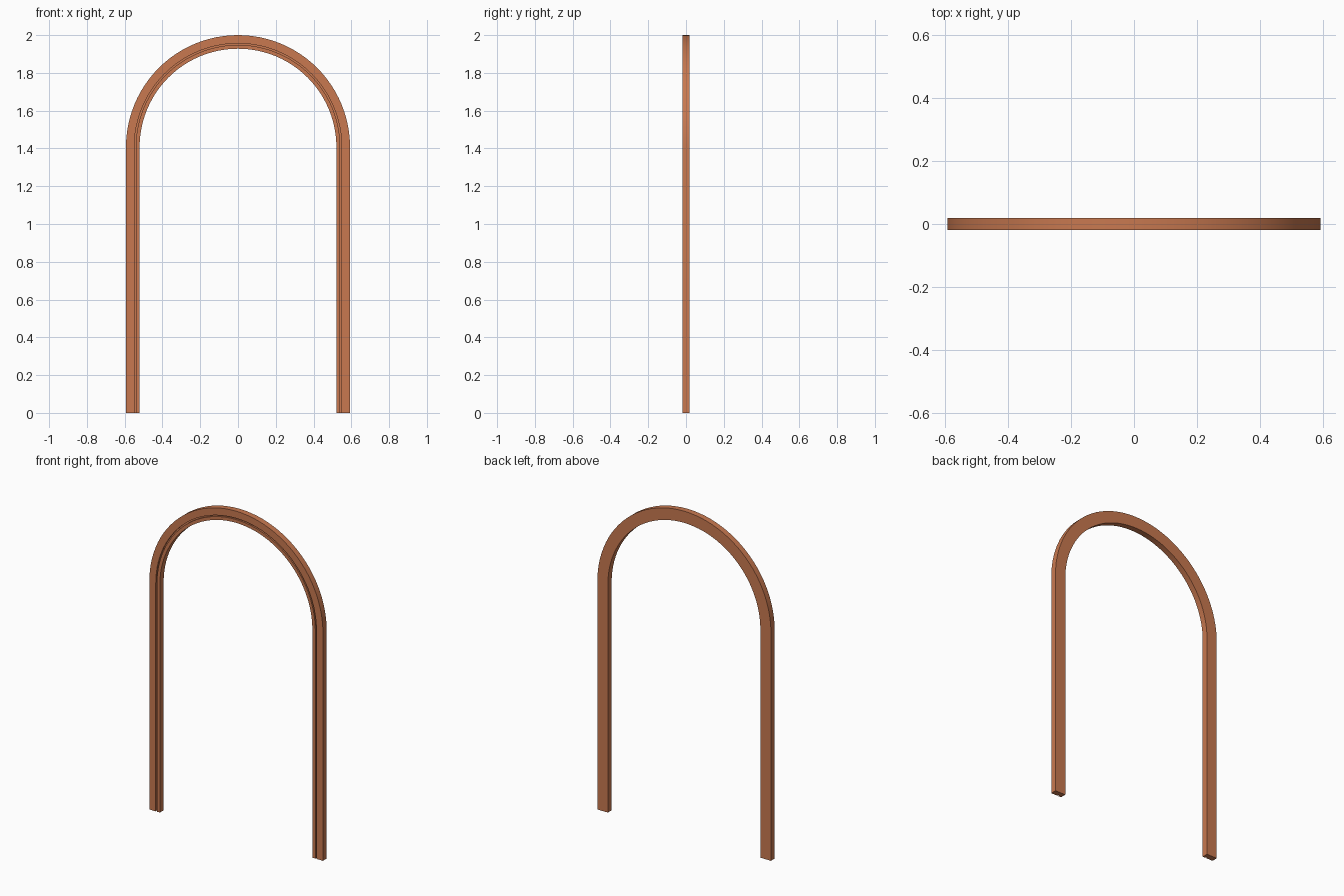
import bpy, bmesh, math

if "Cube" in bpy.data.objects:
    bpy.data.objects.remove(bpy.data.objects["Cube"])

OUTER, INNER, HALF_DEPTH = 0.593, 0.521, 0.0185
SPRING = 2.0 - OUTER          # height where the arch begins
SEGMENTS = 48

# Frame cross-section as (radius, y): flat board with a narrow groove in front
profile = [
    (INNER, -HALF_DEPTH), (0.541, -HALF_DEPTH), (0.541, -0.008),
    (0.549, -0.008), (0.549, -HALF_DEPTH), (OUTER, -HALF_DEPTH),
    (OUTER, HALF_DEPTH), (INNER, HALF_DEPTH),
]

bm = bmesh.new()


def ring(angle, z):
    """One cross-section placed at an angle around the arch centre."""
    return [bm.verts.new((r * math.cos(angle), y, z + r * math.sin(angle)))
            for r, y in profile]


# Right leg, half-round arch, left leg as one sweep
rings = [ring(0, 0)]
rings += [ring(math.pi * i / SEGMENTS, SPRING) for i in range(SEGMENTS + 1)]
rings.append(ring(math.pi, 0))

n = len(profile)
for a, b in zip(rings, rings[1:]):
    for i in range(n):
        j = (i + 1) % n
        bm.faces.new((a[i], a[j], b[j], b[i]))

# Feet
bm.faces.new(rings[0])
bm.faces.new(rings[-1])
bmesh.ops.recalc_face_normals(bm, faces=bm.faces)

mesh = bpy.data.meshes.new("arched_door_frame")
bm.to_mesh(mesh)
bm.free()

frame = bpy.data.objects.new("arched_door_frame", mesh)
bpy.context.collection.objects.link(frame)

# Warm wood
wood = bpy.data.materials.new("warm_brown_wood")
wood.diffuse_color = (0.58, 0.19, 0.08, 1)
wood.use_nodes = True
wood.node_tree.nodes["Principled BSDF"].inputs["Base Color"].default_value = wood.diffuse_color
mesh.materials.append(wood)

# Smooth arch, sharp profile corners
bpy.context.view_layer.objects.active = frame
frame.select_set(True)
bpy.ops.object.shade_smooth_by_angle(angle=math.radians(30))
